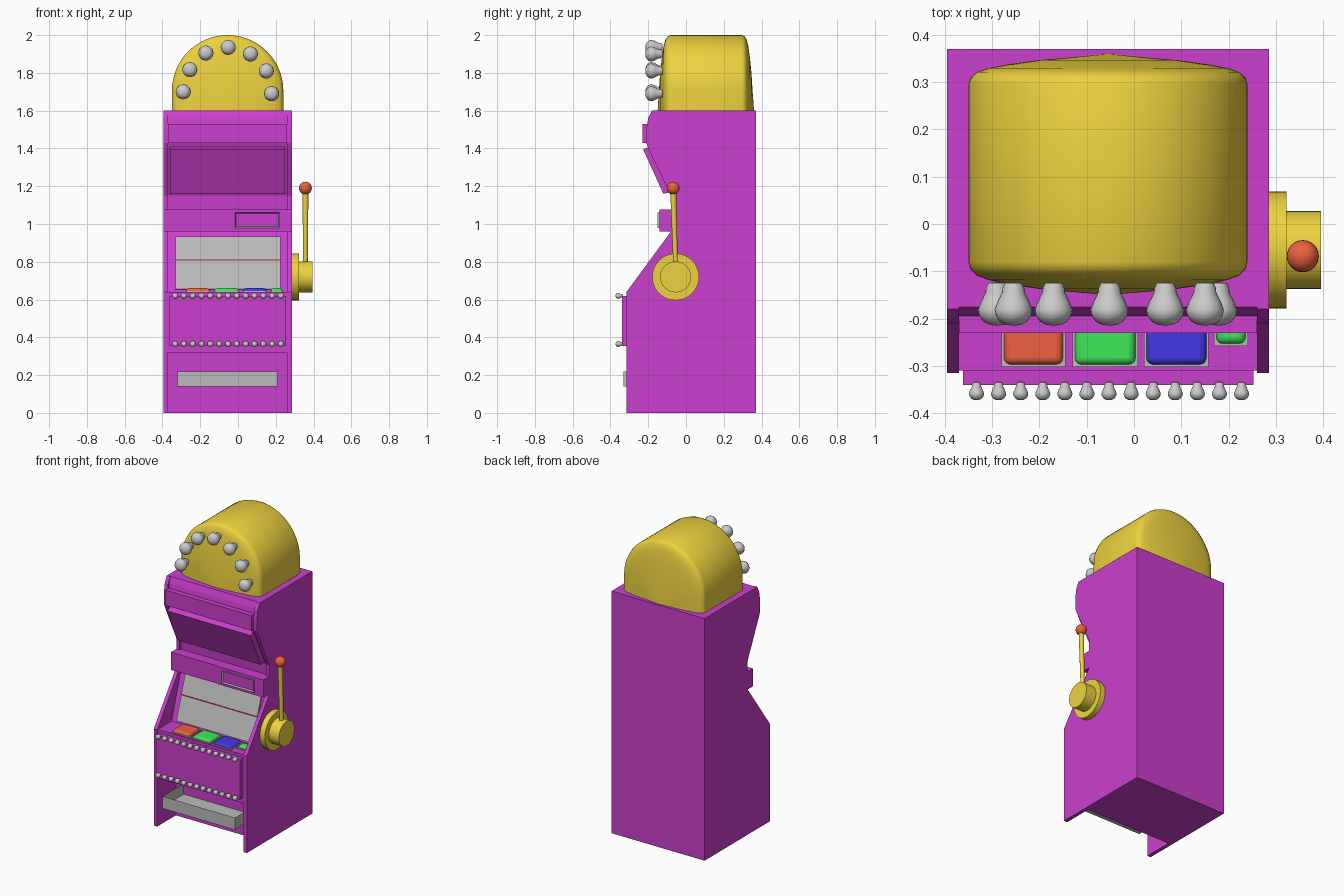
import bpy, bmesh, math
from mathutils import Vector, Matrix

if "Cube" in bpy.data.objects:
    bpy.data.objects.remove(bpy.data.objects["Cube"])


def material(name, r, g, b):
    m = bpy.data.materials.new(name)
    m.diffuse_color = (r, g, b, 1)
    m.use_nodes = True
    m.node_tree.nodes["Principled BSDF"].inputs["Base Color"].default_value = m.diffuse_color
    return m


PURPLE = material("purple", 0.6, 0.05, 0.62)
GOLD = material("gold", 0.85, 0.65, 0.05)
RED = material("red", 0.85, 0.12, 0.05)
GREEN = material("green", 0.05, 0.8, 0.1)
BLUE = material("blue", 0.06, 0.04, 0.82)
GREY = material("dark_grey", 0.5, 0.5, 0.5)
LINE = material("dark_red", 0.4, 0.02, 0.02)
smooth = []


def finish(name, bm, mat=None, soft=False):
    bmesh.ops.recalc_face_normals(bm, faces=bm.faces)
    me = bpy.data.meshes.new(name)
    bm.to_mesh(me)
    bm.free()
    ob = bpy.data.objects.new(name, me)
    bpy.context.collection.objects.link(ob)
    if mat:
        me.materials.append(mat)
    if soft:
        smooth.append(ob)
    return ob


def prism(name, pts, x0, x1, mat):
    """Extrude a (y, z) profile from x0 to x1."""
    bm = bmesh.new()
    f = bm.faces.new([bm.verts.new((x0, y, z)) for y, z in pts])
    r = bmesh.ops.extrude_face_region(bm, geom=[f])
    vs = [v for v in r["geom"] if isinstance(v, bmesh.types.BMVert)]
    bmesh.ops.translate(bm, verts=vs, vec=(x1 - x0, 0, 0))
    return finish(name, bm, mat)


def box(name, x, y, z, mat, sink=None, bevel=0):
    """Box from ranges; sink = (face direction, rim, depth) hollows one side."""
    lo, hi = Vector((x[0], y[0], z[0])), Vector((x[1], y[1], z[1]))
    bm = bmesh.new()
    bmesh.ops.create_cube(bm, size=1)
    bmesh.ops.scale(bm, vec=hi - lo, verts=bm.verts)
    bmesh.ops.translate(bm, vec=(lo + hi) / 2, verts=bm.verts)
    if sink:
        d = Vector(sink[0])
        bm.normal_update()
        f = max(bm.faces, key=lambda f: f.normal.dot(d))
        bmesh.ops.inset_individual(bm, faces=[f], thickness=sink[1])
        bmesh.ops.translate(bm, verts=f.verts, vec=-d * sink[2])
    ob = finish(name, bm, mat, bevel > 0)
    if bevel:
        b = ob.modifiers.new("round", "BEVEL")
        b.width, b.segments = bevel, 3
    return ob


def lathe(name, pts, loc, axis, mat, n=24):
    """Spin (radius, height) points around an axis."""
    bm = bmesh.new()
    vs = [bm.verts.new((r, 0, h)) for r, h in pts]
    es = [bm.edges.new(e) for e in zip(vs, vs[1:])]
    bmesh.ops.spin(bm, geom=vs + es, cent=(0, 0, 0), axis=(0, 0, 1),
                   angle=math.tau, steps=n)
    bmesh.ops.remove_doubles(bm, verts=bm.verts, dist=1e-5)
    rot = Vector((0, 0, 1)).rotation_difference(Vector(axis)).to_matrix().to_4x4()
    bm.transform(Matrix.Translation(loc) @ rot)
    return finish(name, bm, mat, True)


# Cabinet: two side panels and a slightly recessed core between them
side = [(0.37, 0), (-0.315, 0), (-0.315, 0.64), (-0.08, 0.96), (-0.08, 1.15),
        (-0.2, 1.4), (-0.21, 1.43), (-0.21, 1.5), (-0.2, 1.56), (-0.18, 1.6), (0.37, 1.6)]
prism("left_side_panel", side, -0.395, -0.37, PURPLE)
prism("right_side_panel", side, 0.26, 0.285, PURPLE)
core = [(0.37, 0), (-0.12, 0), (-0.12, 0.32), (-0.31, 0.32), (-0.31, 0.64), (-0.165, 0.64),
        (-0.06, 0.96), (-0.07, 1.15), (-0.19, 1.4), (-0.2, 1.43), (-0.2, 1.5),
        (-0.19, 1.56), (-0.175, 1.6), (0.37, 1.6)]
prism("cabinet_core", core, -0.37, 0.26, PURPLE)

# Applied panels
box("belly_panel", (-0.362, 0.253), (-0.34, -0.3), (0.355, 0.62), PURPLE)
box("header_panel", (-0.37, 0.26), (-0.23, -0.19), (1.43, 1.53), PURPLE)
prism("sloped_panel", [(-0.227, 1.395), (-0.12, 1.16), (-0.08, 1.17), (-0.19, 1.41)],
      -0.36, 0.25, PURPLE)
box("belt_box", (-0.395, 0.285), (-0.135, -0.05), (0.96, 1.077), PURPLE)
box("belt_right_panel", (-0.05, 0.285), (-0.14, -0.1), (0.96, 1.077), PURPLE)
box("bill_slot", (-0.015, 0.22), (-0.15, -0.12), (0.98, 1.06), GREY,
    sink=((0, -1, 0), 0.012, 0.015))

# Screen with its pay line
prism("screen", [(-0.172, 0.655), (-0.079, 0.935), (-0.06, 0.93), (-0.15, 0.65)],
      -0.33, 0.225, GREY)
prism("pay_line", [(-0.124, 0.806), (-0.122, 0.812), (-0.11, 0.812), (-0.11, 0.806)],
      -0.33, 0.225, LINE)

# Buttons in low housings
for name, x0, x1, y0, y1, mat in (("red", -0.275, -0.15, -0.297, -0.18, RED),
                                  ("green", -0.125, 0.003, -0.297, -0.18, GREEN),
                                  ("blue", 0.026, 0.153, -0.297, -0.18, BLUE),
                                  ("small_green", 0.174, 0.236, -0.253, -0.195, GREEN)):
    box(name + "_button_housing", (x0 - 0.005, x1 + 0.005), (y0 - 0.005, y1 + 0.005),
        (0.63, 0.646), GREY)
    box(name + "_button", (x0, x1), (y0, y1), (0.625, 0.66), mat, bevel=0.014)

# Coin tray, open at the top
box("coin_tray", (-0.32, 0.21), (-0.332, -0.11), (0.14, 0.22), GREY,
    sink=((0, 0, 1), 0.012, 0.065))

# Domed topper: an arch scaled along y to give bulging ends
CX, R, N = -0.055, 0.295, 32
arch = [(-R, 0)] + [(-R * math.cos(math.pi * i / N), 0.105 + R * math.sin(math.pi * i / N))
                    for i in range(N + 1)] + [(R, 0)]
half = [(0.25, 0.008), (0.5, 0.015), (0.72, 0.025), (0.86, 0.034), (0.94, 0.043),
        (0.985, 0.056), (1, 0.072)]
rings = [(s, -0.152 + d) for s, d in half] + [(s, 0.36 - d * 0.9) for s, d in reversed(half)]
bm = bmesh.new()
loops = [[bm.verts.new((CX + a * s, y, 1.6 + b * s)) for a, b in arch] for s, y in rings]
for la, lb in zip(loops, loops[1:]):
    for i in range(len(arch)):
        j = (i + 1) % len(arch)
        bm.faces.new((la[i], la[j], lb[j], lb[i]))
for loop, y in ((loops[0], -0.15), (loops[-1], 0.36)):
    tip = bm.verts.new((CX, y, 1.6))
    for i in range(len(arch)):
        bm.faces.new((loop[i], loop[(i + 1) % len(arch)], tip))
finish("dome_topper", bm, GOLD, True)

# Light bulbs, all pointing forward
bulb = [(0, 0), (0.018, 0.002), (0.023, 0.012), (0.024, 0.022), (0.034, 0.042), (0.04, 0.058),
        (0.038, 0.07), (0.029, 0.083), (0.016, 0.09), (0, 0.092)]
for i, (x, z) in enumerate(((-0.29, 1.7), (-0.255, 1.817), (-0.17, 1.905), (-0.052, 1.935),
                            (0.066, 1.9), (0.15, 1.81), (0.178, 1.69))):
    lathe(f"dome_bulb_{i}", bulb, (x, -0.123, z), (0, -1, 0), None, 20)
small = [(r * 0.4, h * 0.42) for r, h in bulb]
for row, z in (("upper", 0.62), ("lower", 0.365)):
    for i in range(13):
        lathe(f"{row}_bulb_{i}", small, (-0.333 + i * 0.0467, -0.334, z), (0, -1, 0), None, 12)

# Pull lever on the right side
pivot = Vector((0.28, -0.055, 0.72))
lathe("lever_base", [(0, 0), (0.124, 0), (0.124, 0.042), (0, 0.042)], pivot, (1, 0, 0), GOLD, 40)
lathe("lever_hub", [(0, 0.03), (0.082, 0.03), (0.082, 0.115), (0, 0.115)], pivot, (1, 0, 0),
      GOLD, 40)
foot, top = Vector((0.357, -0.055, 0.77)), Vector((0.357, -0.068, 1.19))
length = (top - foot).length
lathe("lever_rod", [(0, 0), (0.012, 0), (0.016, length), (0, length)], foot, top - foot, GOLD, 16)
ball = [(0.034 * math.sin(math.pi * i / 12), -0.034 * math.cos(math.pi * i / 12))
        for i in range(13)]
lathe("lever_knob", ball, top, (0, 0, 1), RED)

# Smooth the rounded parts
bpy.ops.object.select_all(action="DESELECT")
for ob in smooth:
    ob.select_set(True)
bpy.context.view_layer.objects.active = smooth[0]
bpy.ops.object.shade_smooth_by_angle(angle=math.radians(45))
